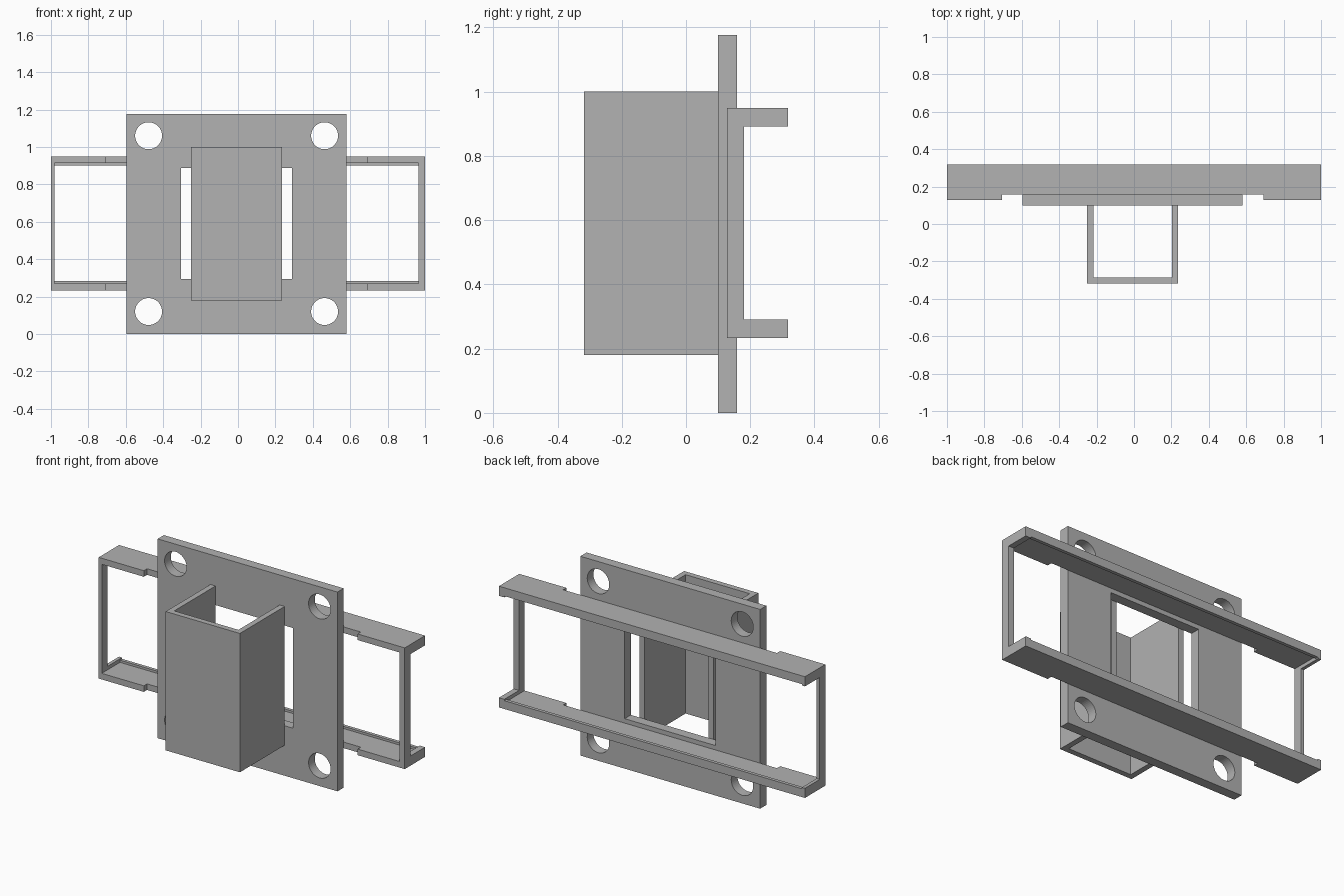
import bpy
import math

cube = bpy.data.objects.get("Cube")
if cube:
    bpy.data.objects.remove(cube, do_unlink=True)

grey = bpy.data.materials.new("plain grey")
grey.use_nodes = True
colour = (0.445, 0.445, 0.445, 1)
grey.diffuse_color = colour
grey.node_tree.nodes["Principled BSDF"].inputs["Base Color"].default_value = colour


def prism(name, outline, axis, low, high):
    """Extrude a 2D outline along axis; outlines are (x, y) or (x, z)."""
    def place(u, v, w):
        return (u, v, w) if axis == "z" else (u, w, v)
    n = len(outline)
    verts = [place(u, v, w) for w in (low, high) for u, v in outline]
    faces = [tuple(range(n))[::-1], tuple(range(n, 2 * n))]
    faces += [(i, (i + 1) % n, n + (i + 1) % n, n + i) for i in range(n)]
    if axis == "y":
        faces = [f[::-1] for f in faces]
    mesh = bpy.data.meshes.new(name)
    mesh.from_pydata(verts, [], faces)
    mesh.materials.append(grey)
    obj = bpy.data.objects.new(name, mesh)
    bpy.context.collection.objects.link(obj)
    return obj


def rect(x0, x1, v0, v1):
    return [(x0, v0), (x1, v0), (x1, v1), (x0, v1)]


def cut(target, cutter):
    mod = target.modifiers.new("cut", "BOOLEAN")
    mod.operation = "DIFFERENCE"
    mod.solver = "EXACT"
    mod.object = cutter
    bpy.context.view_layer.objects.active = target
    bpy.ops.object.modifier_apply(modifier=mod.name)
    bpy.data.objects.remove(cutter, do_unlink=True)


# Mounting plate with a central window and four bolt holes
plate = prism("mounting_plate", rect(-0.595, 0.58, 0, 1.177), "y", 0.10, 0.158)
cut(plate, prism("window_cutter", rect(-0.305, 0.29, 0.295, 0.887), "y", 0, 0.3))
for x in (-0.478, 0.463):
    for z in (0.12, 1.06):
        circle = [(x + 0.072 * math.cos(a), z + 0.072 * math.sin(a))
                  for a in (math.tau * i / 48 for i in range(48))]
        cut(plate, prism("hole_cutter", circle, "y", 0, 0.3))

# U-shaped channel, open at top, bottom and back
channel = [(-0.25, -0.318), (0.235, -0.318), (0.235, 0.10), (0.202, 0.10),
           (0.202, -0.285), (-0.217, -0.285), (-0.217, 0.10), (-0.25, 0.10)]
prism("front_channel", channel, "z", 0.18, 1.0)

# Upper and lower rails, stepped forward at both ends
BOTTOM, TOP = 0.233, 0.949
LEFT, RIGHT = -0.98, 0.965
rail = [(-1, 0.128), (-0.705, 0.128), (-0.705, 0.158), (0.692, 0.158),
        (0.692, 0.128), (1, 0.128), (1, 0.318), (-1, 0.318)]


def layer(name, outline, upper, near, far):
    """Place a slab by its distance inwards from the frame's outer face."""
    low, high = (TOP - far, TOP - near) if upper else (BOTTOM + near, BOTTOM + far)
    prism(name, outline, "z", low, high)


for side, upper in (("upper", True), ("lower", False)):
    layer(side + "_rail", rail, upper, 0, 0.036)
    # Thin retaining lip along the back edge
    layer(side + "_lip", rect(LEFT, RIGHT, 0.298, 0.318), upper, 0.036, 0.049)
    # Thicker rail ends
    for end, x0, x1 in (("right", -1, LEFT), ("left", RIGHT, 1)):
        layer(side + "_" + end + "_end", rect(x0, x1, 0.128, 0.318), upper, 0.036, 0.057)

# End posts joining the two rails
for end, x0, x1 in (("right", -1, LEFT), ("left", RIGHT, 1)):
    prism(end + "_post", rect(x0, x1, 0.128, 0.18), "z", BOTTOM + 0.057, TOP - 0.057)
